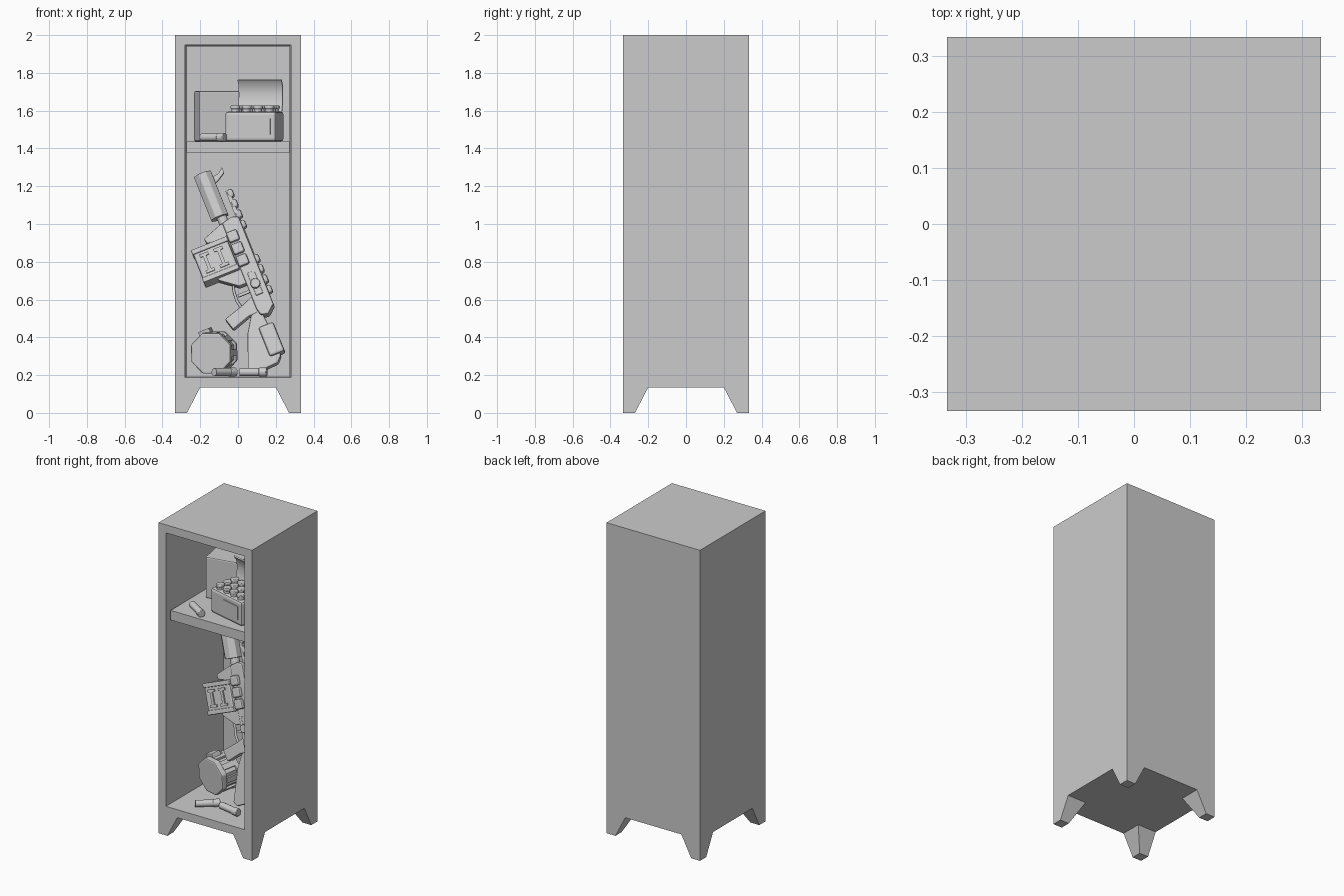
import bpy, bmesh, math
from mathutils import Matrix, Vector

cube = bpy.data.objects.get("Cube")
if cube:
    bpy.data.objects.remove(cube, do_unlink=True)

grey = bpy.data.materials.new("plain_grey")
grey.use_nodes = True
grey.diffuse_color = (0.6, 0.6, 0.6, 1)
grey.node_tree.nodes["Principled BSDF"].inputs["Base Color"].default_value = (0.6, 0.6, 0.6, 1)
I = Matrix.Identity(4)


def finish(name, bm, matrix=I, bevel=0.0, smooth=False):
    bmesh.ops.recalc_face_normals(bm, faces=bm.faces)
    mesh = bpy.data.meshes.new(name)
    bm.to_mesh(mesh)
    bm.free()
    mesh.materials.append(grey)
    ob = bpy.data.objects.new(name, mesh)
    ob.matrix_world = matrix
    bpy.context.collection.objects.link(ob)
    if bevel:
        mod = ob.modifiers.new("bevel", 'BEVEL')
        mod.width, mod.segments, mod.limit_method = bevel, 2, 'ANGLE'
    if smooth:
        bpy.ops.object.select_all(action='DESELECT')
        ob.select_set(True)
        bpy.context.view_layer.objects.active = ob
        bpy.ops.object.shade_smooth_by_angle(angle=math.radians(40))
    return ob


def box(name, centre, size, matrix=I, bevel=0.0):
    bm = bmesh.new()
    bmesh.ops.create_cube(bm, size=1, matrix=Matrix.Translation(centre) @ Matrix.Diagonal((*size, 1)))
    return finish(name, bm, matrix, bevel)


def prism(name, outline, low, high, matrix=I, bevel=0.0, smooth=False):
    bm = bmesh.new()
    face = bm.faces.new([bm.verts.new((x, y, low)) for x, y in outline])
    ext = bmesh.ops.extrude_face_region(bm, geom=[face])
    bmesh.ops.translate(bm, vec=(0, 0, high - low),
                        verts=[v for v in ext["geom"] if isinstance(v, bmesh.types.BMVert)])
    return finish(name, bm, matrix, bevel, smooth)


def rod(name, start, end, radius, sides=16, matrix=I, bevel=0.0):
    start, end = Vector(start), Vector(end)
    axis = end - start
    place = (Matrix.Translation((start + end) / 2) @ axis.to_track_quat('Z', 'Y').to_matrix().to_4x4()
             @ Matrix.Rotation(math.pi / sides, 4, 'Z'))
    bm = bmesh.new()
    bmesh.ops.create_cone(bm, cap_ends=True, segments=sides, radius1=radius, radius2=radius,
                          depth=axis.length, matrix=place)
    return finish(name, bm, matrix, bevel, smooth=sides > 10)


# Cabinet shell with a recessed front whose walls narrow towards the back
W, LEG = 0.333, 0.135
bm = bmesh.new()
bmesh.ops.create_cube(bm, size=1, matrix=Matrix.Translation((0, 0, (2 + LEG) / 2))
                      @ Matrix.Diagonal((2 * W, 2 * W, 2 - LEG, 1)))
front = min(bm.faces, key=lambda f: f.calc_center_median().y)
bmesh.ops.inset_individual(bm, faces=[front], thickness=0.052, use_even_offset=True)
ext = bmesh.ops.extrude_face_region(bm, geom=[front])
for v in [g for g in ext["geom"] if isinstance(g, bmesh.types.BMVert)]:
    v.co += Vector((math.copysign(0.012, -v.co.x), 0.568, 0.008 if v.co.z < 1 else -0.008))
if front.is_valid:
    bm.faces.remove(front)
finish("cabinet_shell", bm)

# Four tapered corner legs
for sx in (-1, 1):
    for sy in (-1, 1):
        bm = bmesh.new()
        rings = [[bm.verts.new((sx * (W - i * t), sy * (W - j * t), z))
                  for i, j in ((0, 0), (1, 0), (1, 1), (0, 1))] for z, t in ((0, 0.063), (LEG, 0.133))]
        bm.faces.new(rings[0])
        bm.faces.new(rings[1])
        for k in range(4):
            n = (k + 1) % 4
            bm.faces.new((rings[0][k], rings[0][n], rings[1][n], rings[1][k]))
        finish("leg", bm)

# Shelf
SHELF = 1.437
box("shelf", (0, -0.03, SHELF - 0.031), (0.545, 0.532, 0.062))

# Closed carton at the back of the shelf
turn = Matrix.Translation((-0.205, -0.04, SHELF)) @ Matrix.Rotation(math.radians(11), 4, 'Z')
box("closed_carton", (0.11, 0.075, 0.133), (0.22, 0.15, 0.266), turn, 0.008)

# Open carton with a curved lid, front plate and rows of cartridges
turn = Matrix.Translation((0.087, -0.128, SHELF)) @ Matrix.Rotation(math.radians(-14.5), 4, 'Z')
box("open_carton", (0, 0, 0.079), (0.28, 0.18, 0.158), turn, 0.016)
box("carton_label", (0.045, -0.091, 0.08), (0.13, 0.006, 0.085), turn)
lid = [(0.07, 0.14), (0.092, 0.2), (0.098, 0.25), (0.09, 0.3), (0.068, 0.328),
       (0.062, 0.322), (0.081, 0.295), (0.088, 0.25), (0.082, 0.2), (0.06, 0.14)]
lid_turn = turn @ Matrix(((0, 0, 1, 0), (1, 0, 0, 0), (0, 1, 0, 0), (0, 0, 0, 1)))
prism("carton_lid", lid, -0.108, 0.132, lid_turn, smooth=True)
for i in range(4):
    for j in range(3):
        x, y = -0.09 + 0.062 * i, -0.056 + 0.055 * j
        rod("cartridge_case", (x, y, 0.13), (x, y, 0.172), 0.021, 12, turn)
        rod("cartridge_rim", (x, y, 0.172), (x, y, 0.19), 0.026, 12, turn, 0.004)

# Loose cartridges lying on the shelf and the floor
for centre, direction in (((-0.13, -0.23, SHELF + 0.022), (0.115, -0.074, 0)),
                          ((-0.07, -0.207, 0.216), (0.1, 0.085, 0)),
                          ((0.083, -0.2, 0.216), (0.13, -0.026, 0))):
    c, d = Vector(centre), Vector(direction).normalized()
    rod("loose_case", c - d * 0.074, c + d * 0.03, 0.021, 14)
    rod("loose_head", c + d * 0.03, c + d * 0.072, 0.024, 14, I, 0.004)

# Eight-sided drum on the floor, with ribs and a feed block
axis = Vector((0.25, 0.95, 0.05)).normalized()
drum = (Matrix.Translation((-0.145, -0.075, 0.315)) @ axis.to_track_quat('Z', 'Y').to_matrix().to_4x4())
rod("drum_front", (0, 0, 0), (0, 0, 0.04), 0.117, 8, drum, 0.008)
rod("drum_core", (0, 0, 0.04), (0, 0, 0.12), 0.104, 8, drum)
rod("drum_back", (0, 0, 0.12), (0, 0, 0.15), 0.117, 8, drum, 0.006)
for k in range(8):
    spin = drum @ Matrix.Rotation(k * math.pi / 4, 4, 'Z')
    box("drum_rib", (0.1, 0, 0.08), (0.018, 0.035, 0.09), spin)
up = (drum.to_3x3().inverted() @ Vector((-0.4, 0, 1))).normalized()
rod("drum_feed", up * 0.09 + Vector((0, 0, 0.07)), up * 0.132 + Vector((0, 0, 0.07)), 0.045, 4, drum, 0.004)

# Leaning launcher: local x runs to the muzzle, y to its top, z to the cabinet back
u = Vector((-0.36, 0.22, 0.9)).normalized()
v = Vector((0.93, 0, 0.372)).normalized()
w = u.cross(v).normalized()
gun = Matrix.Translation((0.008, 0.03, 0.8)) @ Matrix((u, v, w)).transposed().to_4x4()

rod("muzzle_sleeve", (0.26, -0.01, 0), (0.515, -0.01, 0), 0.052, 8, gun, 0.004)
rod("barrel", (0.18, 0, 0), (0.29, 0, 0), 0.028, 12, gun)
prism("front_sight", [(0.44, 0.03), (0.48, 0.03), (0.485, 0.07), (0.51, 0.1), (0.48, 0.1), (0.455, 0.06)],
      -0.01, 0.01, gun)
prism("upper_receiver", [(-0.32, 0), (-0.33, 0.04), (-0.29, 0.085), (0.22, 0.085), (0.235, 0.05), (0.22, -0.01),
                         (-0.28, -0.01)], -0.045, 0.045, gun, 0.008)
prism("lower_receiver", [(-0.13, 0), (-0.13, -0.05), (-0.06, -0.14), (-0.03, -0.14), (-0.02, -0.03), (0.13, -0.03),
                         (0.15, -0.125), (0.18, -0.13), (0.22, -0.02), (0.22, 0.01)], -0.035, 0.035, gun, 0.006)
for a in (0.36, 0.3, 0.24, 0.18, -0.02, -0.08, -0.14, -0.2):
    box("rail_tooth", (a, 0.09, 0), (0.046, 0.034, 0.05), gun, 0.012)
box("rail", (0.08, 0.08, 0), (0.6, 0.02, 0.04), gun)

# Magazine with raised end walls and two slotted windows
box("magazine", (0.046, -0.115, 0), (0.18, 0.2, 0.13), gun, 0.012)
for a in (-0.035, 0.127):
    box("magazine_band", (a, -0.115, 0), (0.028, 0.205, 0.142), gun, 0.006)
for b in (-0.16, -0.08):
    for side in (-0.068, 0.068):
        box("magazine_bar", (0.046, b, side), (0.1, 0.018, 0.012), gun)
        for a in (0.0, 0.092):
            box("magazine_bar_end", (a, b, side), (0.016, 0.05, 0.012), gun)

# Side pads, selector slot and knob
for a in (0.13, 0.06, -0.01):
    box("side_pad", (a, 0.018, -0.05), (0.06, 0.06, 0.03), gun, 0.01)
box("selector_plate", (-0.15, 0.035, -0.047), (0.13, 0.04, 0.012), gun, 0.004)
rod("selector_knob", (-0.155, 0.035, -0.045), (-0.155, 0.035, -0.075), 0.026, 14, gun, 0.004)

# Trigger guard as a bent tube, trigger and grip
curve = bpy.data.curves.new("trigger_guard", 'CURVE')
curve.dimensions, curve.bevel_depth, curve.bevel_resolution = '3D', 0.008, 1
path = curve.splines.new('POLY')
points = [(-0.09, -0.07), (-0.13, -0.085), (-0.19, -0.09), (-0.24, -0.08)]
path.points.add(len(points) - 1)
for p, (a, b) in zip(path.points, points):
    p.co = (a, b, 0, 1)
curve.materials.append(grey)
guard = bpy.data.objects.new("trigger_guard", curve)
guard.matrix_world = gun
bpy.context.collection.objects.link(guard)
box("trigger", (-0.17, -0.04, 0), (0.015, 0.07, 0.015), gun)
prism("grip", [(-0.2, 0), (-0.23, -0.07), (-0.265, -0.185), (-0.335, -0.165), (-0.3, -0.06), (-0.3, 0)],
      -0.028, 0.028, gun, 0.008)

# Shoulder stock with a padded cheek piece
prism("stock", [(-0.28, 0.01), (-0.3, -0.05), (-0.38, -0.1), (-0.575, -0.175), (-0.6, -0.15), (-0.592, -0.01),
                (-0.56, 0.02), (-0.4, 0.02)], -0.028, 0.028, gun, 0.008)
box("cheek_piece", (-0.462, 0.005, 0), (0.17, 0.085, 0.085), gun, 0.012)
